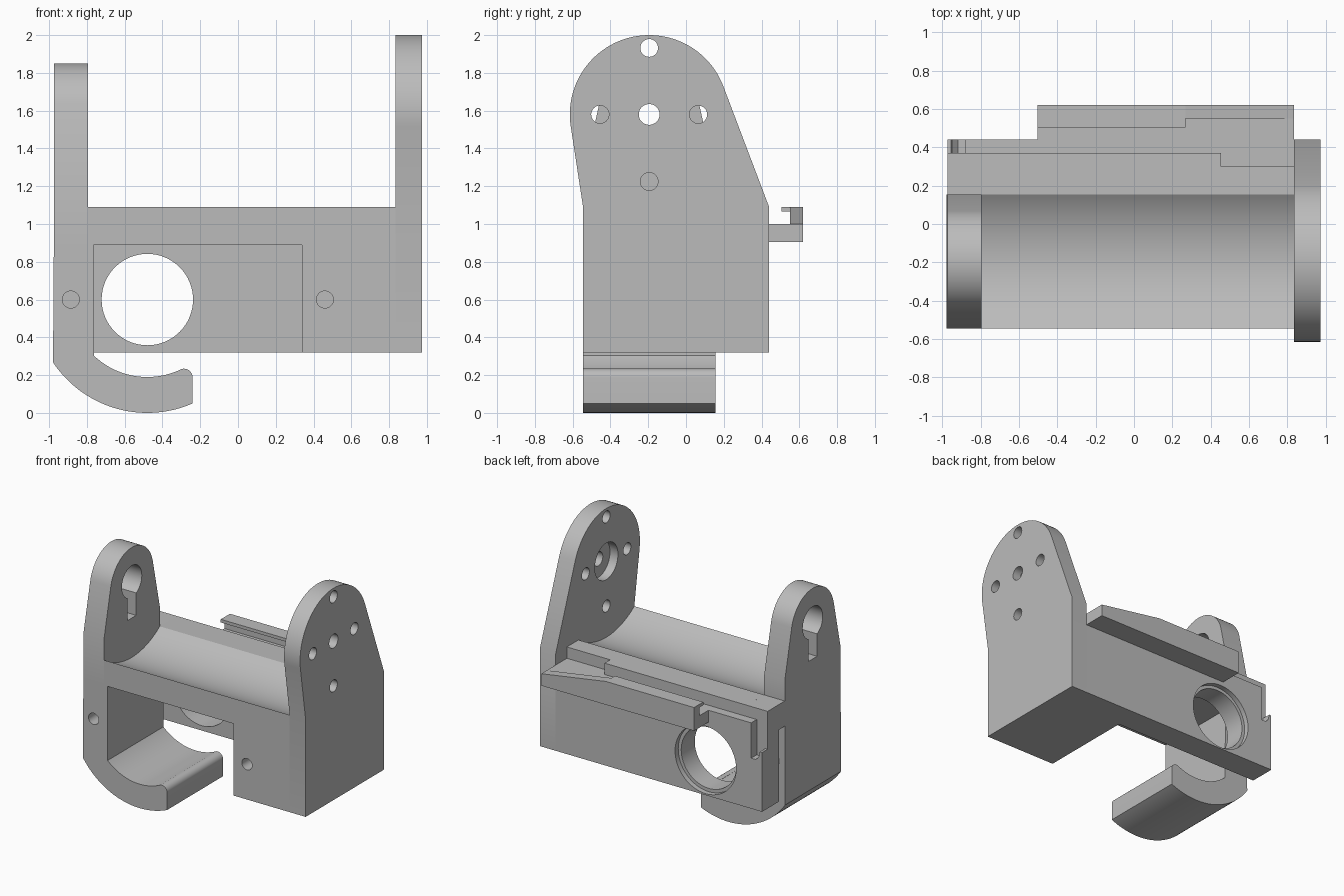
import bpy, bmesh, math
from math import cos, sin, atan2, acos, hypot, radians

if "Cube" in bpy.data.objects:
    bpy.data.objects.remove(bpy.data.objects["Cube"])

grey = bpy.data.materials.new("plain grey")
grey.use_nodes = True
grey.diffuse_color = (0.5, 0.5, 0.5, 1)
grey.node_tree.nodes["Principled BSDF"].inputs["Base Color"].default_value = (0.5, 0.5, 0.5, 1)


def prism(name, axis, pts, lo, hi):
    """Extrude a 2D outline along an axis: x uses (y, z), y uses (x, z)."""
    bm = bmesh.new()
    place = {"x": lambda p, t: (t, p[0], p[1]), "y": lambda p, t: (p[0], t, p[1])}[axis]
    ends = [[bm.verts.new(place(p, t)) for p in pts] for t in (lo, hi)]
    bm.faces.new(ends[0])
    bm.faces.new(ends[1][::-1])
    n = len(pts)
    for i in range(n):
        j = (i + 1) % n
        bm.faces.new((ends[0][j], ends[0][i], ends[1][i], ends[1][j]))
    bmesh.ops.recalc_face_normals(bm, faces=bm.faces)
    mesh = bpy.data.meshes.new(name)
    bm.to_mesh(mesh)
    bm.free()
    mesh.materials.append(grey)
    obj = bpy.data.objects.new(name, mesh)
    bpy.context.collection.objects.link(obj)
    return obj


def rect(a0, a1, b0, b1):
    return [(a0, b0), (a1, b0), (a1, b1), (a0, b1)]


def arc(c, r, a0, a1, n=32):
    """Points on an arc, angles in radians."""
    return [(c[0] + r * cos(a0 + (a1 - a0) * i / n), c[1] + r * sin(a0 + (a1 - a0) * i / n))
            for i in range(n + 1)]


def circle(c, r, n=48):
    return arc(c, r, 0, 2 * math.pi, n)[:-1]


def crown(right, left, c, r):
    """Arc over the top, tangent to lines from the right and left shoulders."""
    def ang(p, s):
        dx, dz = p[0] - c[0], p[1] - c[1]
        return atan2(dz, dx) + s * acos(r / hypot(dx, dz))
    return [right] + arc(c, r, ang(right, 1), ang(left, -1) + 2 * math.pi, 48) + [left]


def cut(obj, cutters):
    for c in cutters:
        m = obj.modifiers.new("cut", "BOOLEAN")
        m.operation, m.solver, m.object = "DIFFERENCE", "EXACT", c
        bpy.context.view_layer.objects.active = obj
        bpy.ops.object.modifier_apply(modifier=m.name)
        bpy.data.objects.remove(c)


# Key dimensions
L, R = -0.975, 0.975
ARM, PLATE = -0.795, 0.835          # inner faces of the two uprights
FRONT, MID, BACK = -0.545, 0.155, 0.44
BASE, CEIL, TOP, LEDGE = 0.32, 0.89, 1.09, 1.0
PIVOT = (-0.195, 1.58)
BORE = (-0.48, 0.6)

# Tall side plate with bolt circle and inner counterbore
side = prism("side_plate", "x", [(FRONT, BASE), (BACK, BASE)]
             + crown((BACK, TOP), (FRONT, TOP), PIVOT, 0.42), PLATE, R)
cuts = [prism("cutter", "x", circle(PIVOT, 0.055), 0.7, 1.1),
        prism("cutter", "x", circle(PIVOT, 0.145), 0.7, PLATE + 0.07)]
for dy, dz in ((0.26, 0), (-0.26, 0), (0, 0.352), (0, -0.355)):
    cuts.append(prism("cutter", "x", circle((PIVOT[0] + dy, PIVOT[1] + dz), 0.047, 32), 0.7, 1.1))
cut(side, cuts)


def notch():
    return prism("cutter", "y", rect(-1.1, -0.88, 0.72, 1.2), 0.37, 0.6)


# Short upright with keyhole
arm = prism("upper_arm", "x", [(FRONT, CEIL), (BACK, CEIL), (BACK, LEDGE), (0.37, LEDGE),
            (0.37, TOP), (MID, TOP)] + crown((MID, 1.25), (FRONT, 1.25), PIVOT, 0.27), L, ARM)
slot = rect(PIVOT[0] - 0.055, PIVOT[0] + 0.055, 1.29, 1.56)
cut(arm, [prism("cutter", "x", circle(PIVOT, 0.125), -1.2, -0.6),
          prism("cutter", "x", slot, -1.2, -0.6), notch()])

# Bridge with cylindrical trough and stepped rear ledge
half = acos(0.35 / 0.602)
trough = arc(PIVOT, 0.602, -half, -math.pi + half)
bridge = prism("trough_bridge", "x", [(FRONT, CEIL), (BACK, CEIL), (BACK, LEDGE), (0.37, LEDGE),
               (0.37, TOP)] + trough, ARM, PLATE)
cut(bridge, [prism("cutter", "x", rect(0.30, 0.5, LEDGE, 1.2), 0.455, PLATE + 0.1)])

# Solid end block with screw hole
block = prism("end_block", "y", rect(0.34, PLATE, BASE, CEIL), FRONT, BACK)
cut(block, [prism("cutter", "y", circle((0.46, 0.6), 0.045, 32), -0.8, -0.2)])

# Lower arm curling into a hook with a rounded lip
a_out = atan2(0.27 - BORE[1], L - BORE[0]) + 2 * math.pi
outer = arc(BORE, 0.6, a_out, radians(293.6), 40)
tip = arc((-0.287, 0.187), 0.047, 0, radians(115), 12)
inner = arc(BORE, 0.41, radians(295), radians(226.5), 32)
hook = prism("hook_arm", "y", [(L, CEIL)] + outer + tip + inner + [(-0.765, CEIL)], FRONT, MID)
cut(hook, [prism("cutter", "y", circle((-0.885, 0.6), 0.045, 32), -0.8, 0.2)])

# Rear wall with counterbored opening and corner notch
wall = prism("rear_wall", "y", rect(L, 0.34, BASE, CEIL), 0.23, BACK)
cut(wall, [prism("cutter", "y", circle(BORE, 0.242, 64), 0.1, 0.6),
           prism("cutter", "y", circle(BORE, 0.268, 64), BACK - 0.04, 0.6), notch()])
prism("notch_lip", "y", [(L, 0.72), (-0.92, 0.72), (-0.945, 0.745), (-0.955, 0.79), (L, 0.79)], 0.37, BACK)

# Rear rail: hooked channel, then a wedge running out to the plate
prism("rail_channel", "x", [(BACK, 0.905), (0.62, 0.905), (0.62, TOP), (0.505, TOP),
      (0.505, 1.065), (0.55, 1.065), (0.55, LEDGE), (BACK, LEDGE)], -0.505, 0.27)
prism("rail_base", "y", rect(0.27, PLATE, 0.905, LEDGE), BACK, 0.55)
prism("rail_wedge", "y", [(0.27, 0.905), (PLATE, 0.905), (PLATE, LEDGE), (0.27, TOP)], 0.55, 0.62)

# Smooth the curved faces, keep edges sharp
for o in bpy.context.scene.objects:
    if o.type == "MESH" and grey.name in o.data.materials:
        bpy.ops.object.select_all(action="DESELECT")
        o.select_set(True)
        bpy.context.view_layer.objects.active = o
        bpy.ops.object.shade_smooth_by_angle(angle=radians(25))
